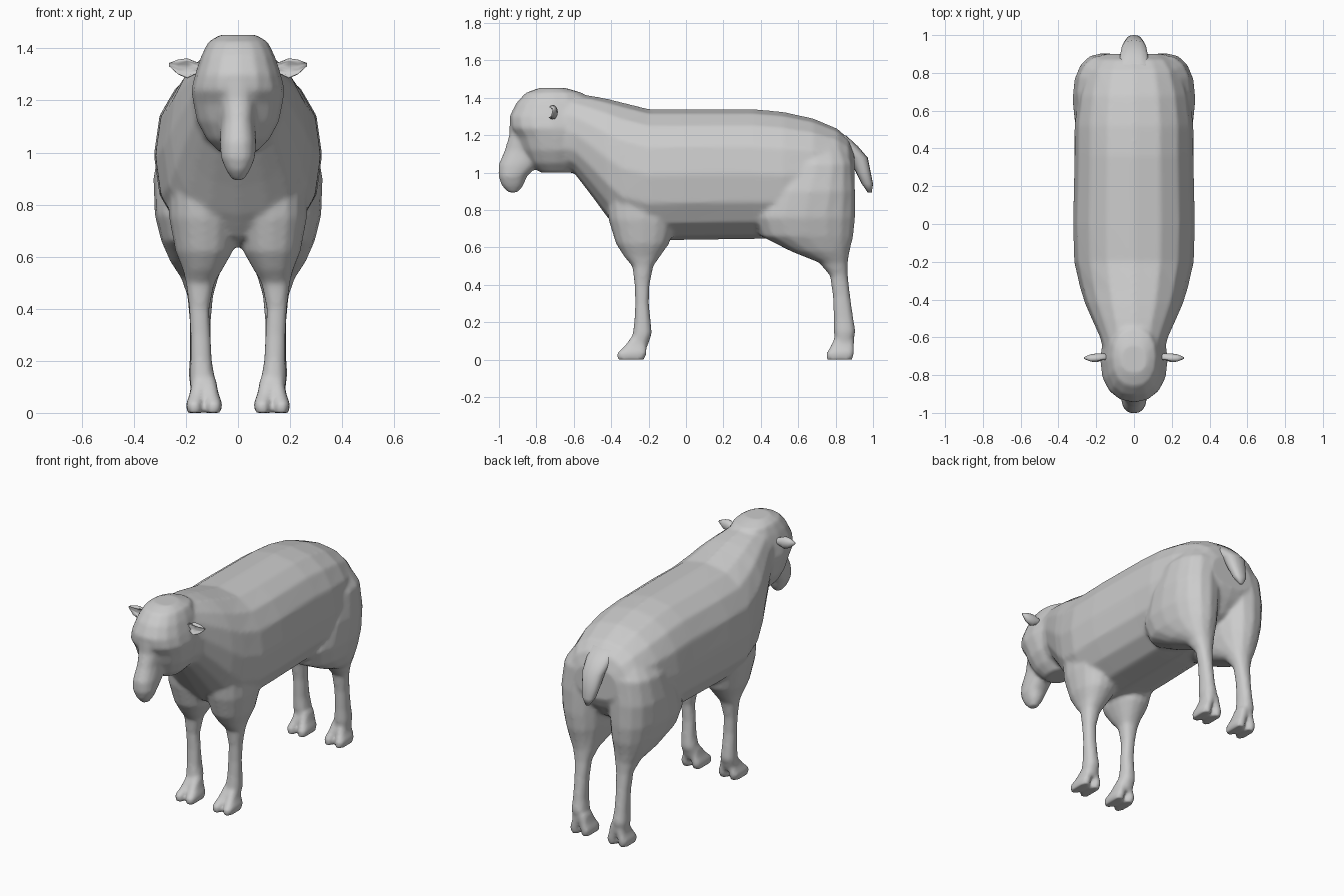
import bpy, bmesh, math

N = 16


def loft(bm, axis, rows, e=2.3, flip=1):
    """Skin rounded rings; row = (position on axis, then min/max of the two other axes)."""
    rings = []
    for p, a0, a1, b0, b1 in rows:
        ring = []
        for i in range(N):
            t = 2 * math.pi * i / N
            c, s = math.cos(t), math.sin(t)
            a = (a0 + a1) / 2 + (a1 - a0) / 2 * math.copysign(abs(c) ** (2 / e), c)
            b = (b0 + b1) / 2 + (b1 - b0) / 2 * math.copysign(abs(s) ** (2 / e), s)
            co = {'x': (p, a, b), 'y': (a, p, b), 'z': (a, b, p)}[axis]
            ring.append(bm.verts.new((co[0] * flip, co[1], co[2])))
        rings.append(ring)
    faces = [bm.faces.new(rings[0]), bm.faces.new(rings[-1])]
    for r, q in zip(rings, rings[1:]):
        for i in range(N):
            j = (i + 1) % N
            faces.append(bm.faces.new((r[i], r[j], q[j], q[i])))
    bmesh.ops.recalc_face_normals(bm, faces=faces)


def centred(rows):
    """Expand (position, min, max, half width) into rings symmetric in x."""
    return [(p, -w, w, lo, hi) for p, lo, hi, w in rows]


def finish(bm, name):
    me = bpy.data.meshes.new(name)
    bm.to_mesh(me)
    bm.free()
    for f in me.polygons:
        f.use_smooth = True
    ob = bpy.data.objects.new(name, me)
    bpy.context.collection.objects.link(ob)
    return ob


bm = bmesh.new()

# torso and neck: y, bottom, top, half width
loft(bm, 'y', centred([
    (-0.70, 1.03, 1.435, 0.155), (-0.60, 1.00, 1.425, 0.18), (-0.50, 0.87, 1.41, 0.225),
    (-0.42, 0.76, 1.395, 0.26), (-0.34, 0.67, 1.375, 0.285), (-0.20, 0.635, 1.34, 0.317),
    (0.00, 0.64, 1.34, 0.323), (0.36, 0.645, 1.34, 0.315), (0.52, 0.65, 1.325, 0.315),
    (0.68, 0.69, 1.29, 0.295), (0.81, 0.76, 1.235, 0.255), (0.87, 0.84, 1.18, 0.21),
    (0.90, 0.90, 1.10, 0.15)]))

# skull: z, front, back, half width
loft(bm, 'z', centred([
    (1.00, -0.78, -0.60, 0.07), (1.05, -0.84, -0.55, 0.12), (1.12, -0.88, -0.50, 0.158),
    (1.19, -0.905, -0.50, 0.172), (1.24, -0.94, -0.50, 0.18), (1.30, -0.945, -0.50, 0.165),
    (1.37, -0.91, -0.52, 0.142), (1.425, -0.86, -0.55, 0.115), (1.452, -0.79, -0.64, 0.07)]))

# muzzle
loft(bm, 'z', centred([
    (0.893, -0.95, -0.90, 0.02), (0.93, -0.985, -0.87, 0.045), (0.98, -1.003, -0.85, 0.066),
    (1.04, -1.003, -0.79, 0.07), (1.12, -0.97, -0.72, 0.066), (1.20, -0.945, -0.70, 0.075),
    (1.26, -0.945, -0.72, 0.075)]))

for side in (1, -1):
    # front leg: z, inner, outer, front, back
    loft(bm, 'z', [
        (0.06, 0.085, 0.18, -0.30, -0.21), (0.14, 0.09, 0.185, -0.285, -0.182),
        (0.20, 0.10, 0.183, -0.277, -0.188), (0.30, 0.105, 0.183, -0.272, -0.198),
        (0.40, 0.11, 0.188, -0.275, -0.195), (0.50, 0.09, 0.20, -0.287, -0.175),
        (0.55, 0.06, 0.212, -0.33, -0.14), (0.62, 0.02, 0.24, -0.375, -0.09),
        (0.75, 0.0, 0.265, -0.415, -0.05), (0.95, 0.0, 0.27, -0.44, 0.0)], flip=side)

    # hind leg and thigh
    loft(bm, 'z', [
        (0.06, 0.09, 0.18, 0.80, 0.885), (0.15, 0.095, 0.19, 0.79, 0.907),
        (0.22, 0.105, 0.185, 0.79, 0.895), (0.34, 0.105, 0.185, 0.785, 0.878),
        (0.45, 0.095, 0.195, 0.77, 0.865), (0.52, 0.075, 0.22, 0.71, 0.865),
        (0.58, 0.05, 0.26, 0.56, 0.875), (0.66, 0.025, 0.295, 0.40, 0.895),
        (0.76, 0.012, 0.32, 0.36, 0.905), (0.90, 0.005, 0.325, 0.42, 0.905),
        (1.05, 0.0, 0.30, 0.50, 0.895), (1.15, 0.0, 0.23, 0.55, 0.85)], flip=side)

    # cloven hooves, two toes per foot
    for y0, y1, reach in ((-0.37, -0.21, 0.085), (0.75, 0.90, 0.05)):
        for m in (1, -1):
            def toe(z, wide, gap, f, b):
                x = sorted((0.13 + m * gap, 0.13 + m * wide))
                return (z, x[0], x[1], f, b)
            loft(bm, 'z', [
                toe(0.0, 0.066, 0.006, y0, y1 - 0.01), toe(0.035, 0.07, 0.006, y0, y1),
                toe(0.075, 0.055, 0.0, y0 + reach * 0.5, y1),
                toe(0.13, 0.045, -0.02, y0 + reach, y1)], 2.8, side)

# fuse the body parts into one skin
body = finish(bm, "sheep_body")
rm = body.modifiers.new("fuse", 'REMESH')
rm.mode = 'VOXEL'
rm.voxel_size = 0.012
rm.use_smooth_shade = True
sm = body.modifiers.new("soften", 'SMOOTH')
sm.factor = 0.5
sm.iterations = 5

# tail
bm = bmesh.new()
loft(bm, 'z', centred([
    (0.893, 0.972, 0.993, 0.012), (0.94, 0.94, 1.0, 0.042), (1.00, 0.91, 0.988, 0.055),
    (1.08, 0.87, 0.972, 0.068), (1.14, 0.80, 0.92, 0.08), (1.20, 0.76, 0.855, 0.08)]))
finish(bm, "tail")

# ears, cupped toward the front
for side, label in ((1, "left"), (-1, "right")):
    bm = bmesh.new()
    loft(bm, 'x', [
        (0.12, -0.73, -0.69, 1.30, 1.335), (0.165, -0.735, -0.685, 1.30, 1.35),
        (0.195, -0.74, -0.685, 1.285, 1.362), (0.23, -0.735, -0.69, 1.30, 1.357),
        (0.265, -0.715, -0.705, 1.332, 1.344)], 2, side)
    # press the middle of the front face inward
    for v in bm.verts:
        if v.co.y < -0.72 and 0.15 < abs(v.co.x) < 0.25 and abs(v.co.z - 1.325) < 0.02:
            v.co.y += 0.03
    finish(bm, "ear_" + label)
